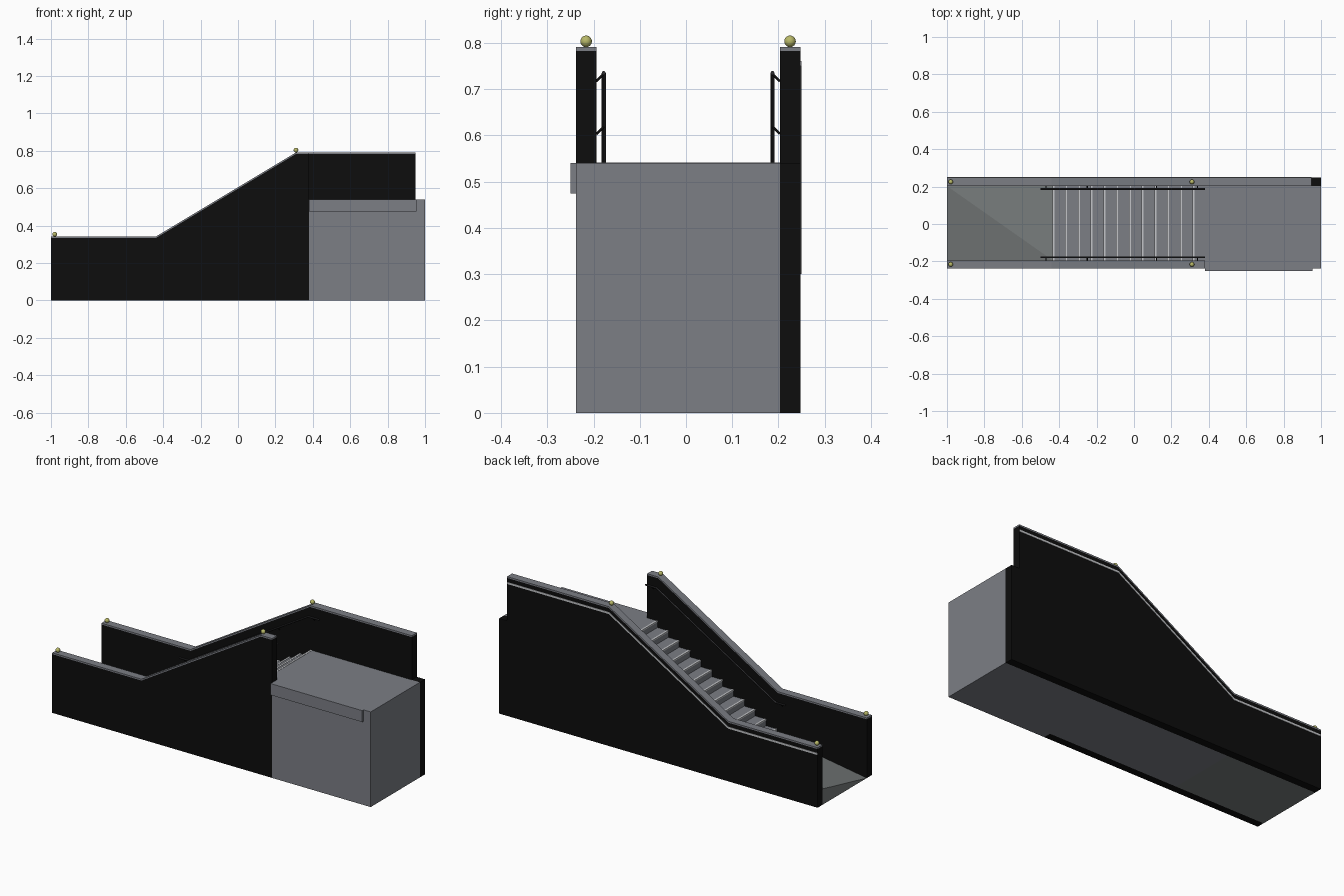
import bpy, bmesh
from mathutils import Vector

old = bpy.data.objects.get("Cube")
if old:
    bpy.data.objects.remove(old)


def material(name, rgb):
    m = bpy.data.materials.new(name)
    m.use_nodes = True
    m.diffuse_color = (*rgb, 1)
    bsdf = m.node_tree.nodes["Principled BSDF"]
    bsdf.inputs["Base Color"].default_value = (*rgb, 1)
    bsdf.inputs["Roughness"].default_value = 0.8
    return m


concrete = material("concrete grey", (0.2, 0.21, 0.235))
floor_grey = material("floor grey", (0.19, 0.205, 0.205))
black = material("wall black", (0.004, 0.004, 0.004))
light = material("light trim", (0.55, 0.56, 0.58))
rail_grey = material("dark rail", (0.03, 0.03, 0.033))
brass = material("pale brass", (0.48, 0.48, 0.14))


def finish(name, bm, mat):
    bmesh.ops.recalc_face_normals(bm, faces=bm.faces)
    mesh = bpy.data.meshes.new(name)
    bm.to_mesh(mesh)
    bm.free()
    mesh.materials.append(mat)
    ob = bpy.data.objects.new(name, mesh)
    bpy.context.collection.objects.link(ob)
    return ob


def extrude_profile(name, pts, y0, y1, mat):
    """Side profile in x,z swept from y0 to y1."""
    bm = bmesh.new()
    face = bm.faces.new([bm.verts.new((x, y0, z)) for x, z in pts])
    new = bmesh.ops.extrude_face_region(bm, geom=[face])["geom"]
    moved = [v for v in new if isinstance(v, bmesh.types.BMVert)]
    bmesh.ops.translate(bm, verts=moved, vec=(0, y1 - y0, 0))
    return finish(name, bm, mat)


def box(name, x0, x1, y0, y1, z0, z1, mat):
    return extrude_profile(name, [(x0, z0), (x1, z0), (x1, z1), (x0, z1)], y0, y1, mat)


def band(name, path, low, high, y0, y1, mat):
    """Strip following a path, between two vertical offsets."""
    pts = [(x, z + low) for x, z in path] + [(x, z + high) for x, z in reversed(path)]
    return extrude_profile(name, pts, y0, y1, mat)


def tube(name, path, radius, mat):
    cu = bpy.data.curves.new(name, "CURVE")
    cu.dimensions = "3D"
    cu.bevel_depth = radius
    cu.bevel_resolution = 1
    cu.use_fill_caps = True
    sp = cu.splines.new("POLY")
    sp.points.add(len(path) - 1)
    for p, co in zip(sp.points, path):
        p.co = (*co, 1)
    cu.materials.append(mat)
    ob = bpy.data.objects.new(name, cu)
    bpy.context.collection.objects.link(ob)
    return ob


FRONT_OUT, FRONT_IN, BACK_IN, BACK_OUT = -0.238, -0.194, 0.203, 0.248
LOW, HIGH, DECK, FLOOR = 0.333, 0.783, 0.54, 0.09
FOOT, HEAD, EDGE = -0.435, 0.315, 0.38


def wall_top(end):
    return [(-1, LOW), (-0.44, LOW), (0.31, HIGH), (end, HIGH)]


# Side walls with caps
extrude_profile("front_wall", [(-1, 0)] + wall_top(EDGE) + [(EDGE, 0)],
                FRONT_OUT, FRONT_IN, black)
extrude_profile("back_wall", [(-1, 0)] + wall_top(0.95) + [(0.95, DECK), (1, DECK), (1, 0)],
                BACK_IN, BACK_OUT, black)
band("front_wall_cap", wall_top(EDGE), 0, 0.008, FRONT_OUT, FRONT_IN, concrete)
band("back_wall_cap", wall_top(0.95), 0, 0.008, BACK_IN, BACK_OUT, concrete)
band("back_wall_stripe", wall_top(0.95), -0.033, -0.022, BACK_OUT, 0.25, light)

# Upper platform and its front ledge
box("platform", EDGE, 1, FRONT_OUT, BACK_IN, 0, DECK, concrete)
box("platform_ledge", EDGE, 0.955, -0.25, FRONT_OUT, 0.475, DECK, concrete)

# Solid staircase
STEPS = 12
run = (HEAD - FOOT) / (STEPS - 1)
rise = (DECK - FLOOR) / STEPS
profile = [(FOOT, 0)]
for i in range(STEPS):
    x, z = FOOT + i * run, FLOOR + (i + 1) * rise
    profile += [(x, z - rise), (x, z)]
    box(f"step_nosing_{i + 1}", x - 0.002, x + 0.009, FRONT_IN, BACK_IN,
        z - 0.006, z + 0.0015, light)
profile += [(EDGE, DECK), (EDGE, 0)]
extrude_profile("stairs", profile, FRONT_IN, BACK_IN, concrete)

# Entry floor, folded down to the ground at its front outer corner
bm = bmesh.new()
corners = [(-1, FRONT_IN), (FOOT, FRONT_IN), (FOOT, BACK_IN), (-1, BACK_IN)]
base = [bm.verts.new((x, y, 0)) for x, y in corners]
top = [base[0]] + [bm.verts.new((x, y, FLOOR)) for x, y in corners[1:]]
for loop in ((base[3], base[2], base[1], base[0]),
             (top[0], top[1], top[3]), (top[1], top[2], top[3]),
             (base[0], base[1], top[1]), (base[1], base[2], top[2], top[1]),
             (base[2], base[3], top[3], top[2]), (base[3], base[0], top[3])):
    bm.faces.new(loop)
finish("entry_floor", bm, floor_grey)

# Handrails on angled brackets
rail_path = [(-0.5, 0.285), (-0.44, 0.285), (0.31, 0.735), (EDGE, 0.735)]


def rail_height(x):
    t = min(max((x + 0.44) / 0.75, 0), 1)
    return 0.285 + 0.45 * t


for side, wall_y, rail_y in (("front", FRONT_IN, -0.178), ("back", BACK_IN, 0.187)):
    tube(f"{side}_handrail", [(x, rail_y, z) for x, z in rail_path], 0.0045, rail_grey)
    for n, x in enumerate((-0.47, -0.25, 0.12, 0.34)):
        z = rail_height(x)
        tube(f"{side}_rail_bracket_{n + 1}",
             [(x, rail_y, z - 0.002), (x, wall_y, z - 0.018)], 0.003, black)

# Ball finials on the wall caps
for side, y in (("front", -0.216), ("back", 0.225)):
    for place, x, z in (("lower", -0.98, LOW), ("upper", 0.31, HIGH)):
        bm = bmesh.new()
        bmesh.ops.create_uvsphere(bm, u_segments=20, v_segments=12, radius=0.0125)
        bmesh.ops.translate(bm, verts=bm.verts, vec=Vector((x, y, z + 0.0205)))
        for f in bm.faces:
            f.smooth = True
        finish(f"{side}_{place}_ball", bm, brass)
